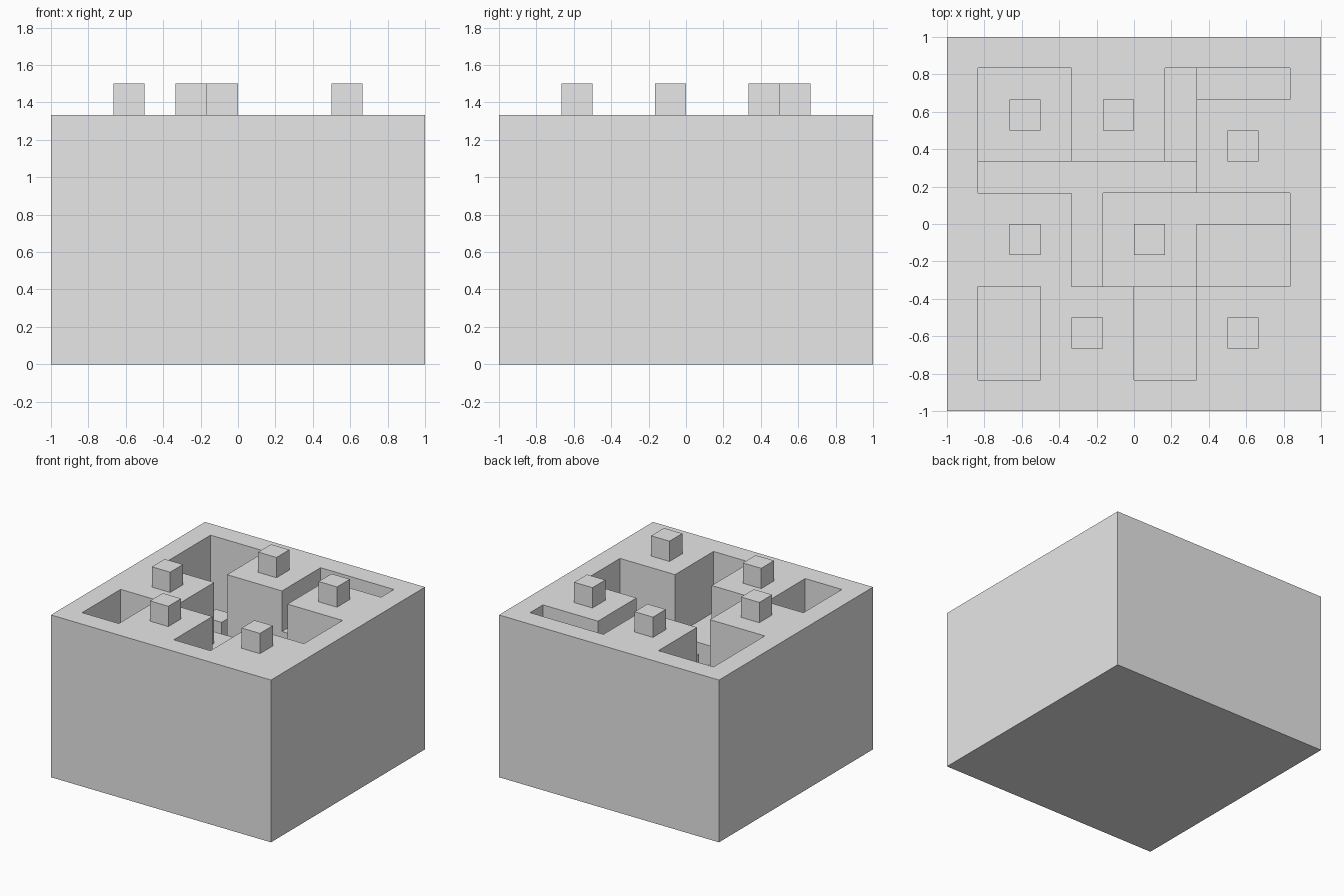
import bpy
import bmesh
import math

cube = bpy.data.objects.get("Cube")
if cube:
    bpy.data.objects.remove(cube, do_unlink=True)

U = 1 / 6      # side of one grid cell
HALF = 6       # block reaches this many cells either way
TOP = 8        # block height in cells

grey = bpy.data.materials.new("light_grey")
grey.use_nodes = True
grey.diffuse_color = (0.8, 0.8, 0.8, 1)
grey.node_tree.nodes["Principled BSDF"].inputs["Base Color"].default_value = (0.8, 0.8, 0.8, 1)

# Sunken areas: x range, y range, floor level, all in cells
PITS = [
    (-5, -2, 2, 5, 4),     # back right chamber
    (-5, 2, 1, 2, 5),      # cross corridor
    (-2, -1, -2, 1, 5),    # corridor branch
    (1, 2, 2, 5, 6),       # second step down
    (2, 5, 4, 5, 7),       # first step down
    (-1, 2, -2, 1, 4),     # central chamber
    (2, 5, 0, 1, 4),       # side passage
    (2, 5, -2, 0, 5),      # side ledge
    (0, 2, -5, -2, 5),     # front ledge
    (-5, -3, -5, -2, 5),   # separate front pit
]
# Lower left corner of each small post
POSTS = [(-4, 3), (-1, 3), (3, 2), (-4, -1), (0, -1), (-2, -4), (3, -4)]


def level(x, y):
    """Surface level of the cell whose lower corner is x, y."""
    if not (-HALF <= x < HALF and -HALF <= y < HALF):
        return 0
    for x0, x1, y0, y1, floor in PITS:
        if x0 <= x < x1 and y0 <= y < y1:
            return floor
    return TOP


def finish(bm, name):
    bmesh.ops.remove_doubles(bm, verts=bm.verts, dist=1e-5)
    bmesh.ops.recalc_face_normals(bm, faces=bm.faces)
    bmesh.ops.dissolve_limit(bm, angle_limit=math.radians(1), verts=bm.verts, edges=bm.edges)
    mesh = bpy.data.meshes.new(name)
    bm.to_mesh(mesh)
    bm.free()
    mesh.materials.append(grey)
    obj = bpy.data.objects.new(name, mesh)
    bpy.context.collection.objects.link(obj)
    return obj


# Carved block: floors, base and the walls between unequal levels
bm = bmesh.new()


def quad(*corners):
    bm.faces.new([bm.verts.new((x * U, y * U, z * U)) for x, y, z in corners])


def wall(a, b, low, high):
    for z in range(low, high):
        quad((*a, z), (*b, z), (*b, z + 1), (*a, z + 1))


for x in range(-HALF, HALF + 1):
    for y in range(-HALF, HALF + 1):
        here = level(x, y)
        if here:
            for z in (0, here):
                quad((x, y, z), (x + 1, y, z), (x + 1, y + 1, z), (x, y + 1, z))
        wall((x, y), (x, y + 1), *sorted((here, level(x - 1, y))))
        wall((x, y), (x + 1, y), *sorted((here, level(x, y - 1))))
finish(bm, "carved_block")

# Small cube posts standing on the surface below them
for i, (x, y) in enumerate(POSTS, 1):
    post = bmesh.new()
    bmesh.ops.create_cube(post, size=U)
    obj = finish(post, f"post_{i}")
    obj.location = ((x + 0.5) * U, (y + 0.5) * U, (level(x, y) + 0.5) * U)
